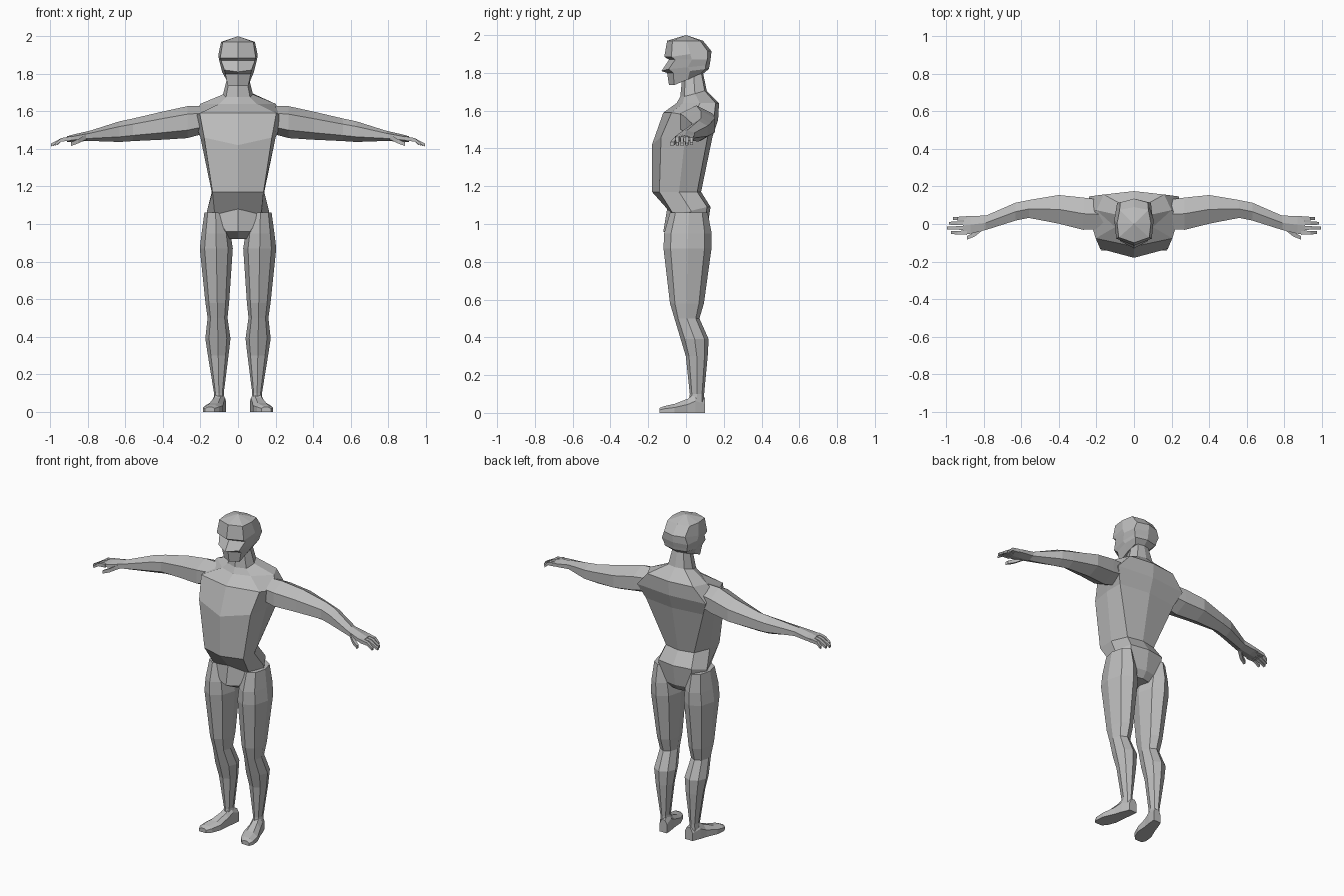
import bpy, bmesh
from math import sin, cos, pi
from mathutils import Vector

default_cube = bpy.data.objects.get("Cube")
if default_cube:
    bpy.data.objects.remove(default_cube, do_unlink=True)

TONE = 0.5
GREY = (TONE, TONE, TONE, 1)
grey = bpy.data.materials.new("plain grey")
grey.diffuse_color = GREY
grey.use_nodes = True
grey.node_tree.nodes["Principled BSDF"].inputs["Base Color"].default_value = GREY


def loft(name, rings, apex=None):
    """Skin a run of equal-length rings, closing both ends."""
    bm = bmesh.new()
    loops = [[bm.verts.new(point) for point in ring] for ring in rings]
    count = len(loops[0])
    for lower, upper in zip(loops, loops[1:]):
        for i in range(count):
            j = (i + 1) % count
            bm.faces.new((lower[i], lower[j], upper[j], upper[i]))
    bm.faces.new(loops[0])
    if apex:
        tip = bm.verts.new(apex)
        for i in range(count):
            bm.faces.new((loops[-1][i], loops[-1][(i + 1) % count], tip))
    else:
        bm.faces.new(loops[-1])
    bmesh.ops.recalc_face_normals(bm, faces=bm.faces)
    mesh = bpy.data.meshes.new(name)
    bm.to_mesh(mesh)
    bm.free()
    mesh.materials.append(grey)
    part = bpy.data.objects.new(name, mesh)
    bpy.context.collection.objects.link(part)


def pair(name, rings):
    """Build a part on the left and its reflection on the right."""
    loft("left_" + name, rings)
    loft("right_" + name, [[(-x, y, z) for x, y, z in ring] for ring in rings])


def section(centre, u, v, sides, turn=0.0):
    """Polygon ring around a centre, spanned by two half-axis vectors."""
    angles = [turn + 2 * pi * i / sides for i in range(sides)]
    return [Vector(centre) + Vector(u) * cos(a) + Vector(v) * sin(a) for a in angles]


def body_ring(z, front, back, width, corner=.8, heel=.7, rise=0.0, peak=0.0):
    """Eight-sided symmetric ring; rise lifts the back, peak drops the front point."""
    depth = back - front
    half = [
        (0, front, z - rise / 2 - peak),
        (width * corner, front + depth * .15, z - rise / 2),
        (width, front + depth * .55, z),
        (width * heel, back - depth * .08, z + rise / 2),
        (0, back, z + rise / 2),
    ]
    return half + [(-x, y, h) for x, y, h in half[-2:0:-1]]


# Torso and neck, from crotch up to skull
loft("torso", [
    body_ring(z=.92, front=-.04, back=.08, width=.07),
    body_ring(z=.96, front=-.12, back=.11, width=.16, corner=.4),
    body_ring(z=1.07, front=-.1, back=.13, width=.165, corner=.75, rise=.04, peak=-.03),
    body_ring(z=1.17, front=-.18, back=.08, width=.14, corner=.97),
    body_ring(z=1.46, front=-.18, back=.14, width=.2, corner=.9, heel=1, peak=.04),
    body_ring(z=1.57, front=-.12, back=.17, width=.24, corner=.85, heel=1, rise=-.04),
    body_ring(z=1.64, front=-.05, back=.175, width=.2, corner=.5, heel=.8),
    body_ring(z=1.69, front=-.03, back=.11, width=.08, rise=.03),
    body_ring(z=1.79, front=-.02, back=.09, width=.055, rise=.02),
])

# Head with a jaw, nose, brow step and domed crown
loft("head", [
    body_ring(z=1.765, front=-.09, back=.09, width=.06, corner=.9, heel=.9, rise=.06),
    body_ring(z=1.81, front=-.1, back=.12, width=.085, heel=.9, rise=.02),
    body_ring(z=1.83, front=-.13, back=.125, width=.09, heel=.9, rise=.02, peak=.01),
    body_ring(z=1.87, front=-.09, back=.13, width=.1, corner=.9, heel=.9),
    body_ring(z=1.9, front=-.115, back=.135, width=.105, corner=.9, rise=.03),
    body_ring(z=1.97, front=-.1, back=.09, width=.09, corner=.9, heel=.85),
], apex=(0, 0, 2))


def arm_height(x):
    """Height of the arm's centre line, which droops evenly outward."""
    return 1.58 - .14 * x


def arm_ring(x, y, depth, height):
    return section((x, y, arm_height(x)), (0, 0, height), (0, depth * 1.1, 0), 6)


# Arms from inside the shoulder to the knuckles
pair("arm", [
    arm_ring(x=.16, y=.05, depth=.08, height=.07),
    arm_ring(x=.27, y=.055, depth=.09, height=.085),
    arm_ring(x=.4, y=.078, depth=.08, height=.075),
    arm_ring(x=.56, y=.08, depth=.05, height=.06),
    arm_ring(x=.63, y=.066, depth=.05, height=.055),
    arm_ring(x=.79, y=.006, depth=.04, height=.027),
    arm_ring(x=.87, y=-.004, depth=.05, height=.02),
    arm_ring(x=.91, y=-.008, depth=.05, height=.015),
])


def finger(name, path, radius):
    """Square tapering finger along a path of x, y and drop below the arm line."""
    rings = []
    for x, y, drop in path:
        centre = (x, y, arm_height(x) - drop)
        rings.append(section(centre, (0, radius, 0), (0, 0, radius), 4, pi / 4))
        radius *= .82
    pair(name, rings)


# Four fingers side by side, and a thumb reaching forward
for i, tip in enumerate((.98, 1, .99, .97)):
    y = -.046 + .025 * i
    finger("finger_" + str(i + 1), [(.89, y, 0), (.94, y, 0), (tip - .005, y, .02)], .016)
finger("thumb", [(.8, -.015, 0), (.85, -.056, .02), (.89, -.074, .03)], .02)


def leg_ring(z, y, width, depth):
    """Leg ring; the leg leans slightly outward toward the hip."""
    return section((.1 + .018 * z, y, z), (width, 0, 0), (0, depth, 0), 8)


# Legs from inside the hip to the heel
pair("leg", [
    leg_ring(z=1.06, y=.015, width=.06, depth=.1),
    leg_ring(z=.95, y=.01, width=.077, depth=.126),
    leg_ring(z=.87, y=.008, width=.088, depth=.127),
    leg_ring(z=.58, y=.005, width=.063, depth=.09),
    leg_ring(z=.5, y=.005, width=.053, depth=.066),
    leg_ring(z=.39, y=.046, width=.067, depth=.074),
    leg_ring(z=.3, y=.057, width=.055, depth=.058),
    leg_ring(z=.1, y=.058, width=.026, depth=.038),
    leg_ring(z=.03, y=.055, width=.03, depth=.042),
])


def foot_ring(y, width, height):
    """Flat-soled arch; the foot splays outward toward the toes."""
    x = .115 - .25 * y
    return [(x - width, y, 0), (x + width, y, 0), (x + width, y, height * .6),
            (x + width * .4, y, height), (x - width * .5, y, height),
            (x - width, y, height * .7)]


# Feet from heel to toe
pair("foot", [
    foot_ring(y=.1, width=.026, height=.08),
    foot_ring(y=.05, width=.034, height=.105),
    foot_ring(y=.01, width=.037, height=.075),
    foot_ring(y=-.06, width=.05, height=.048),
    foot_ring(y=-.115, width=.042, height=.036),
    foot_ring(y=-.14, width=.025, height=.026),
])
